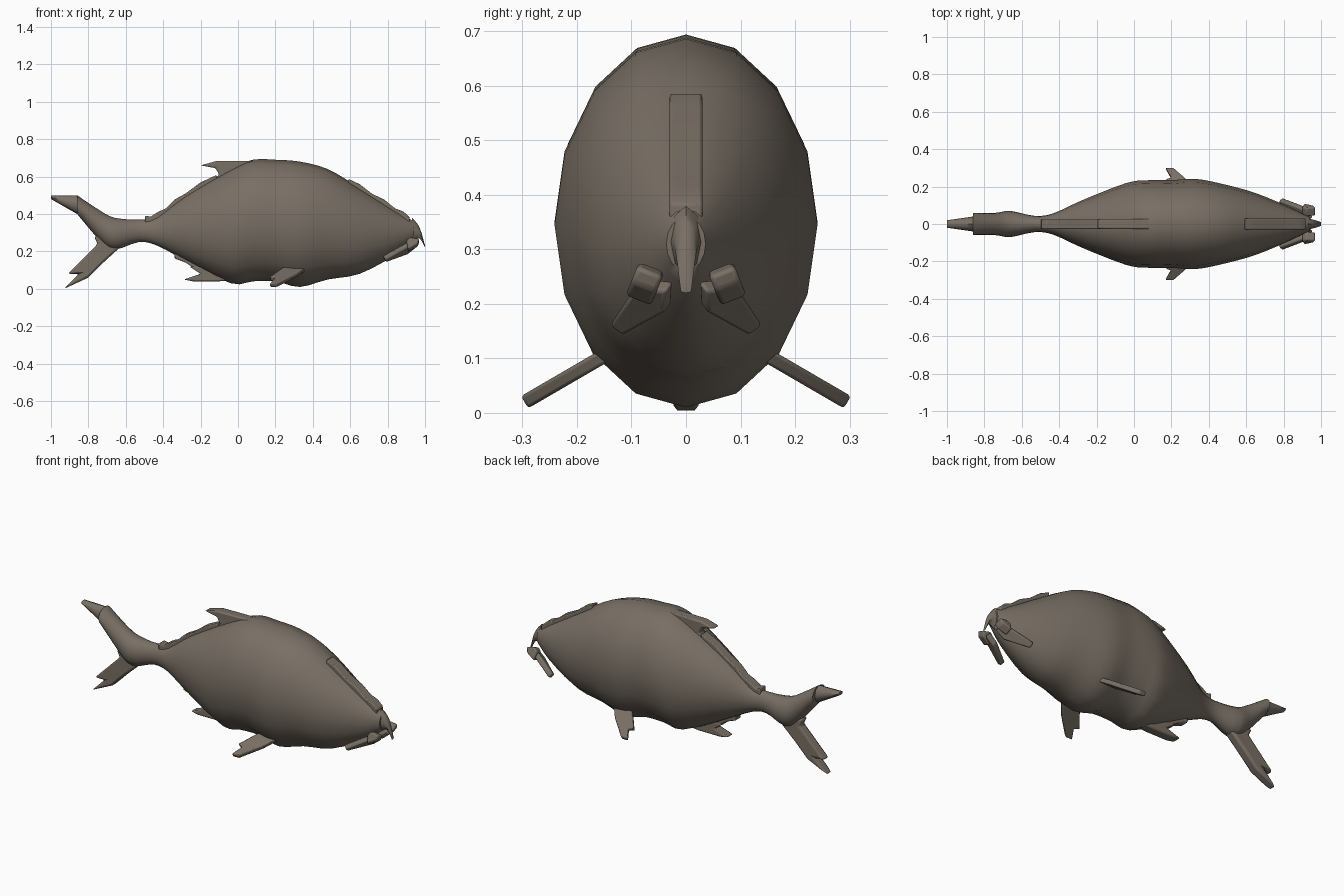
import bpy, bmesh
from math import sin, cos, tau, radians
from mathutils import Vector

cube = bpy.data.objects.get("Cube")
if cube:
    bpy.data.objects.remove(cube)

skin = bpy.data.materials.new("grey brown skin")
skin.use_nodes = True
colour = (.19, .16, .13, 1)
skin.diffuse_color = colour
shader = skin.node_tree.nodes["Principled BSDF"]
shader.inputs["Base Color"].default_value = colour
shader.inputs["Roughness"].default_value = .8


def finish(name, bm, angle):
    """Turn the bmesh into a coloured, smooth shaded object."""
    bmesh.ops.recalc_face_normals(bm, faces=bm.faces)
    mesh = bpy.data.meshes.new(name)
    bm.to_mesh(mesh)
    bm.free()
    mesh.materials.append(skin)
    part = bpy.data.objects.new(name, mesh)
    bpy.context.collection.objects.link(part)
    bpy.ops.object.select_all(action="DESELECT")
    part.select_set(True)
    bpy.context.view_layer.objects.active = part
    bpy.ops.object.shade_smooth_by_angle(angle=radians(angle))
    return part


def smooth_path(stations, steps=3):
    """Catmull-Rom interpolation through the stations."""
    points = [Vector(station) for station in stations]
    padded = [points[0]] + points + [points[-1]]
    path = []
    for before, start, end, after in zip(padded, padded[1:], padded[2:], padded[3:]):
        leave, arrive = (end - before) / 2, (after - start) / 2
        for step in range(steps):
            t = step / steps
            ease = t * t * (3 - 2 * t)
            path.append(start.lerp(end, ease) + leave * t * (1 - t) ** 2
                        - arrive * t * t * (1 - t))
    return path + [points[-1]]


def loft(name, path, sides):
    """Skin upright elliptical rings given as x, top, bottom and half width."""
    bm = bmesh.new()
    rings = []
    for x, top, bottom, width in path:
        middle, half = (top + bottom) / 2, (top - bottom) / 2
        turns = [tau * k / sides for k in range(sides)]
        rings.append([bm.verts.new((x, width * sin(turn), middle + half * cos(turn)))
                      for turn in turns])
    for ring, following in zip(rings, rings[1:]):
        for k in range(sides):
            bm.faces.new((ring[k - 1], ring[k], following[k], following[k - 1]))
    bm.faces.new(rings[0])
    bm.faces.new(rings[-1])
    return finish(name, bm, angle=50)


def plate(name, outline, thick, bevel, origin=(0, 0, 0), along=(1, 0, 0), across=(0, 0, 1)):
    """Soft edged fin of even thickness, drawn in the plane of along and across."""
    along, across = Vector(along).normalized(), Vector(across).normalized()
    depth = along.cross(across).normalized() * thick
    corner = Vector(origin) - depth / 2
    bm = bmesh.new()
    face = bm.faces.new([bm.verts.new(corner + along * p + across * q) for p, q in outline])
    extruded = bmesh.ops.extrude_face_region(bm, geom=[face])["geom"]
    moved = [item for item in extruded if isinstance(item, bmesh.types.BMVert)]
    bmesh.ops.translate(bm, vec=depth, verts=moved)
    part = finish(name, bm, angle=35)
    modifier = part.modifiers.new("soft edge", "BEVEL")
    modifier.width, modifier.segments = bevel, 2


# Body: the girth follows the height
heights = [(.94, .36, .26), (.84, .42, .18), (.65, .54, .08), (.48, .64, .05), (.33, .68, .01),
           (.2, .69, .04), (.08, .69, .04), (-.04, .64, .03), (-.28, .5, .15),
           (-.43, .39, .23), (-.53, .37, .25)]
trunk = [(x, top, bottom, .36 * (top - bottom)) for x, top, bottom in heights]

# The trunk runs on into the upper tail lobe
upper_lobe = [(-.66, .38, .21, .07), (-.74, .42, .26, .06), (-.86, .5, .4, .06)]
body_path = smooth_path(trunk + upper_lobe)
loft("body", body_path, sides=16)

# Tail tip and hooked snout
tip = [(-.86, .5, .4, .04), (-.93, .5, .44, .03), (-1, .5, .48, .02)]
loft("upper_tail_tip", smooth_path(tip), sides=8)
hook = [(.93, .38, .25, .03), (.97, .33, .27, .02), (1, .23, .22, .01)]
loft("snout", smooth_path(hook), sides=8)


def ridge(name, start, end, thick, edge, outward):
    """Ragged strip along the back or belly, where edge picks the body's top or bottom."""
    spots = [(ring[0], ring[edge]) for ring in body_path if start < ring[0] < end]
    ragged = [(x, z + outward * (.02 if k % 2 else .01)) for k, (x, z) in enumerate(spots)]
    buried = [(x, z - outward * .05) for x, z in reversed(spots)]
    plate(name, ragged + buried, thick, bevel=.005)


# Ridges on the centre line
ridge("front_ridge", .54, .93, .06, edge=1, outward=1)
ridge("rear_ridge", -.52, -.1, .054, edge=1, outward=1)
ridge("belly_ridge", -.36, -.1, .05, edge=2, outward=-1)

# Centre fins and the forked lower tail lobe
plate("dorsal_fin", [(.09, .685), (-.12, .682), (-.2, .66), (-.12, .645), (-.1, .61),
                     (-.15, .56), (.05, .6)], thick=.056, bevel=.008)
plate("anal_fin", [(-.26, .12), (-.2, .08), (-.29, .05), (-.24, .04), (-.1, .04), (0, .05),
                   (-.1, .12)], thick=.056, bevel=.008)
plate("lower_tail_lobe", [(-.6, .25), (-.64, .3), (-.77, .28), (-.75, .24), (-.91, .08),
                          (-.85, .08), (-.93, 0), (-.8, .06), (-.72, .14)],
      thick=.056, bevel=.014)

# Paired fins, mirrored across the centre line
for side, label in ((1, "left"), (-1, "right")):
    # Forked fin low on the flank
    plate("pectoral_fin_" + label,
          [(.36, -.03), (.31, .04), (.21, .14), (.17, .14), (.2, .08), (.17, .07), (.24, -.03)],
          thick=.026, bevel=.006, origin=(0, side * .175, .09), across=(0, side * .86, -.5))
    # Blade swept back along the cheek
    plate("cheek_fin_" + label, [(0, -.03), (.05, .02), (.2, .02), (.2, -.01), (.06, -.05)],
          thick=.03, bevel=.007, origin=(.95, side * .055, .25),
          along=(-.16, side * .06, -.09), across=(0, side * .7, .5))
    # Small lobe beside the mouth
    plate("mouth_lobe_" + label, [(.9, 0), (.92, .02), (.97, .01), (.96, -.02), (.91, -.05)],
          thick=.05, bevel=.008, origin=(0, side * .07, .25), across=(0, -side * .4, 1))
